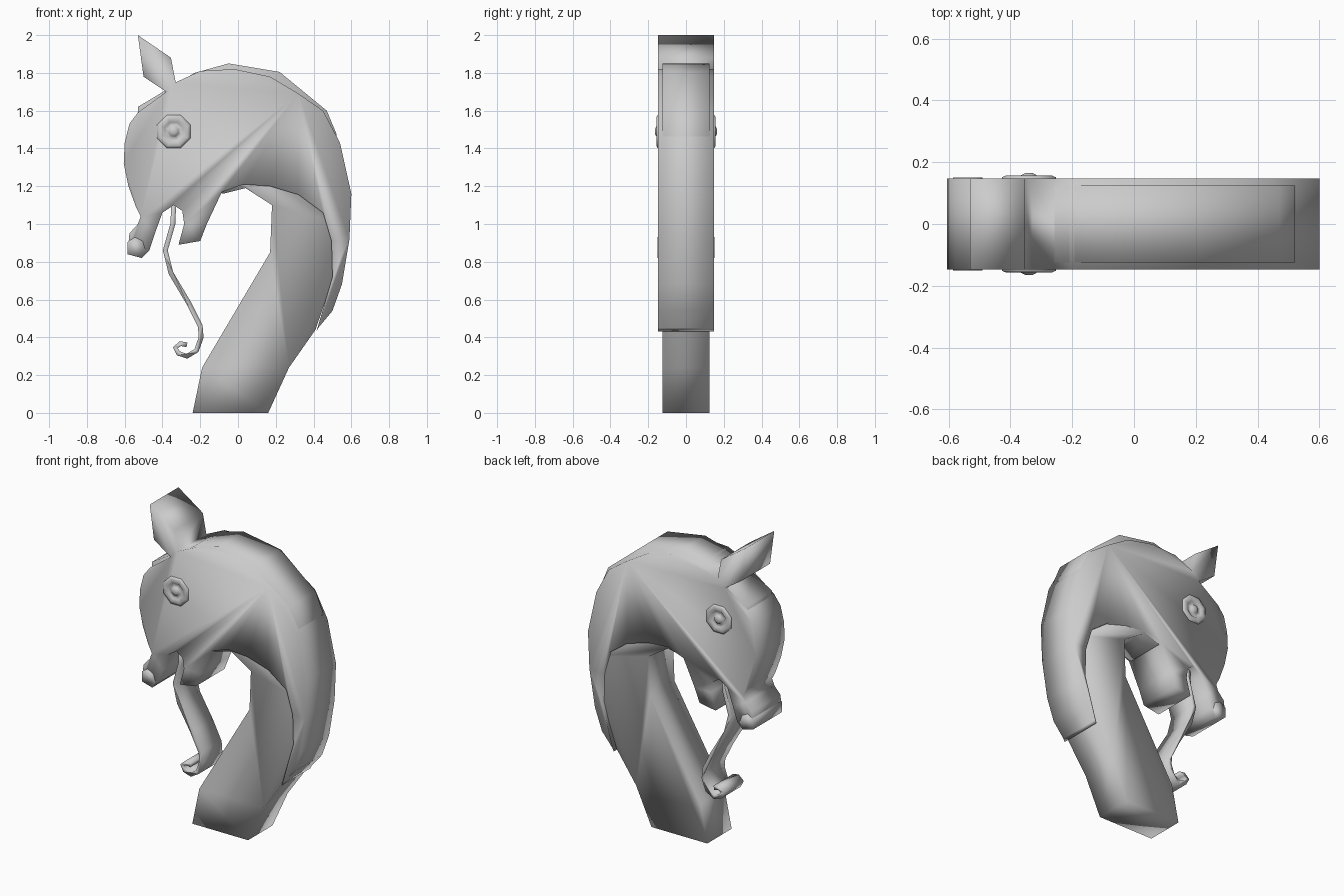
import bpy, bmesh, math
from mathutils import Vector

if "Cube" in bpy.data.objects:
    bpy.data.objects.remove(bpy.data.objects["Cube"])


def finish(name, bm):
    bmesh.ops.recalc_face_normals(bm, faces=bm.faces)
    for f in bm.faces:
        f.smooth = True
    me = bpy.data.meshes.new(name)
    bm.to_mesh(me)
    bm.free()
    ob = bpy.data.objects.new(name, me)
    bpy.context.collection.objects.link(ob)
    return ob


def slab(name, pts, half):
    """Extrude an x/z outline symmetrically along y."""
    bm = bmesh.new()
    a = [bm.verts.new((x, -half, z)) for x, z in pts]
    b = [bm.verts.new((x, half, z)) for x, z in pts]
    n = len(pts)
    caps = [bm.faces.new(a), bm.faces.new(b[::-1])]
    for i in range(n):
        j = (i + 1) % n
        bm.faces.new((a[i], b[i], b[j], a[j]))
    bm.normal_update()
    bmesh.ops.triangulate(bm, faces=caps, ngon_method='EAR_CLIP')
    return finish(name, bm)


# Curved neck post, slightly narrower than the head
slab("neck", [(-.24, 0), (.16, 0), (.27, .24), (.41, .44), (.50, .70), (.55, 1.0),
              (.55, 1.25), (.52, 1.48), (.47, 1.60), (.22, 1.805), (-.05, 1.85),
              (-.23, 1.80), (-.38, 1.71), (-.53, 1.62), (-.53, 1.50), (-.35, 1.32),
              (-.08, 1.16), (.04, 1.19), (.18, 1.10), (.17, .85), (-.19, .24)], .125)

# Head with ear, open jaws and the mane sweeping down the back
slab("head_and_mane", [
    (-.53, 1.59), (-.575, 1.53), (-.60, 1.43), (-.605, 1.32), (-.58, 1.20),
    (-.54, 1.09), (-.515, 1.04), (-.53, 1.0), (-.575, .95), (-.585, .84),
    (-.51, .82), (-.47, .86), (-.44, .95), (-.40, 1.06), (-.34, 1.10),
    (-.295, 1.07), (-.285, 1.0), (-.315, .89), (-.20, .91), (-.165, 1.0),
    (-.085, 1.17), (.03, 1.21), (.17, 1.20), (.32, 1.155), (.45, 1.06),
    (.495, .91), (.50, .72), (.415, .43), (.425, .45), (.50, .54), (.55, .68),
    (.59, .92), (.60, 1.16), (.54, 1.43), (.45, 1.60), (.32, 1.69), (.17, 1.78),
    (-.02, 1.82), (-.20, 1.81), (-.33, 1.75), (-.355, 1.88), (-.53, 2.0),
    (-.50, 1.78), (-.38, 1.70)], .147)

# Rolled tip of the snout
slab("snout_tip", [(-.585, .84), (-.51, .82), (-.49, .86), (-.505, .91),
                   (-.545, .93), (-.585, .905)], .15)

# Tongue: ribbon that follows a path and curls up at the end
path = [Vector(p) for p in [(-.34, 1.11), (-.345, 1.0), (-.385, .86), (-.355, .74),
        (-.26, .58), (-.20, .46), (-.195, .40), (-.22, .33), (-.27, .30),
        (-.315, .315), (-.332, .345), (-.305, .367), (-.27, .36)]]
left, right = [], []
for i, p in enumerate(path):
    d = (path[min(i + 1, len(path) - 1)] - path[max(i - 1, 0)]).normalized()
    n = Vector((-d.y, d.x)) * .013
    left.append(p + n)
    right.append(p - n)
slab("tongue", left + right[::-1], .10)


def eye(name, side):
    """Octagonal ring with a small raised pupil, turned about the y axis."""
    prof = [(.095, .14), (.095, .151), (.08, .157), (.06, .157), (.052, .150),
            (.032, .150), (.027, .158), (.012, .165)]
    bm = bmesh.new()
    rings = []
    for r, y in prof:
        rings.append([bm.verts.new((-.34 + r * math.cos((k + .5) * math.pi / 4), side * y,
                                    1.49 + r * math.sin((k + .5) * math.pi / 4)))
                      for k in range(8)])
    for a, b in zip(rings, rings[1:]):
        for k in range(8):
            j = (k + 1) % 8
            bm.faces.new((a[k], a[j], b[j], b[k]))
    bm.faces.new(rings[0])
    bm.faces.new(rings[-1])
    finish(name, bm)


eye("eye_front", -1)
eye("eye_back", 1)
